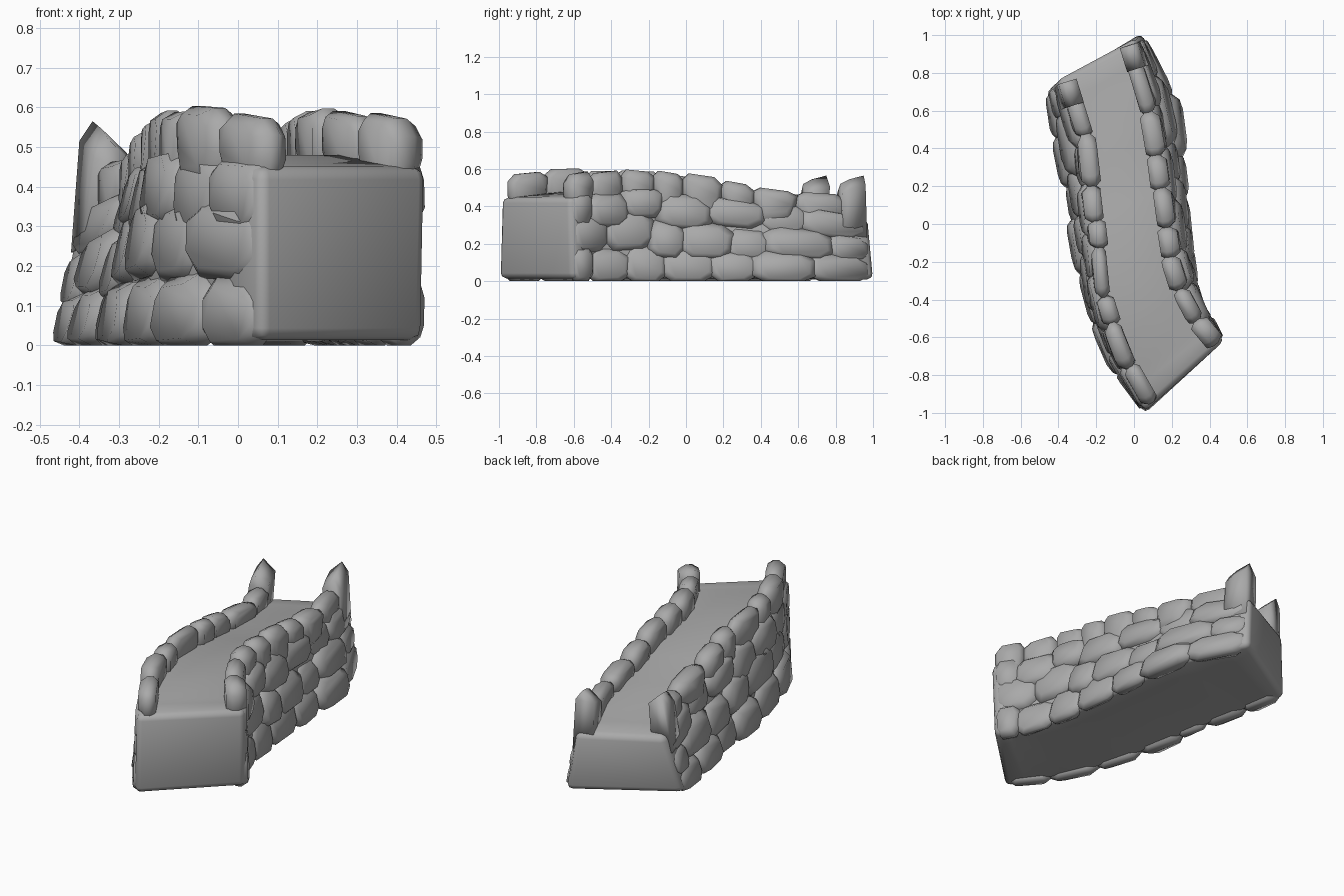
import bpy, bmesh, math, random
from mathutils import Vector

random.seed(5)
cube = bpy.data.objects.get("Cube")
if cube:
    bpy.data.objects.remove(cube)

stone_mat = bpy.data.materials.new("grey stone")
stone_mat.use_nodes = True
GREY = (0.4, 0.4, 0.4, 1)
stone_mat.diffuse_color = GREY
stone_mat.node_tree.nodes["Principled BSDF"].inputs["Base Color"].default_value = GREY

# Plan of the curved wall, front to back: foot line and top line of each side
FOOT = {
    "left": [(.04, -.985), (-.15, -.73), (-.27, -.43), (-.34, -.08), (-.375, .15), (-.43, .42), (-.47, .68)],
    "right": [(.465, -.59), (.38, -.42), (.34, -.2), (.315, .05), (.285, .32), (.24, .65), (.06, .99)],
}
TOP = {
    "left": [(.04, -.97), (-.12, -.69), (-.21, -.4), (-.24, -.1), (-.27, .15), (-.3, .42), (-.4, .74)],
    "right": [(.47, -.6), (.32, -.42), (.25, -.2), (.21, .05), (.175, .32), (.12, .64), (.02, .96)],
}
FLOOR = [.45, .48, .48, .46, .42, .39, .335]
CREST = [.57, .605, .605, .58, .52, .48, .48]


def sample(table, t):
    """Linear lookup in a table, t from 0 (front) to 1 (back)."""
    s = t * (len(table) - 1)
    i = max(0, min(len(table) - 2, int(s)))
    k = s - i
    a, b = table[i], table[i + 1]
    if isinstance(a, tuple):
        return Vector(a) + (Vector(b) - Vector(a)) * k
    return a + (b - a) * k


def wall_point(side, t, f, depth):
    """Point on a side; f is 0 at foot, 1 at walkway, 2 at parapet crest."""
    line = lambda u: sample(FOOT[side], u).lerp(sample(TOP[side], u), max(0, min(f, 1)))
    u = max(.06, min(.94, t))
    d = (line(u + .06) - line(u - .06)).normalized()
    out = Vector((d.y, -d.x)) * (1 if side == "right" else -1)
    p = line(t) + out * depth
    floor = sample(FLOOR, t)
    z = floor * f if f <= 1 else floor + (sample(CREST, t) - floor) * (f - 1)
    return Vector((p.x, p.y, max(z, 0)))


def finish(name, bm):
    bmesh.ops.recalc_face_normals(bm, faces=bm.faces)
    for face in bm.faces:
        face.smooth = True
    mesh = bpy.data.meshes.new(name)
    bm.to_mesh(mesh)
    bm.free()
    mesh.materials.append(stone_mat)
    obj = bpy.data.objects.new(name, mesh)
    bpy.context.collection.objects.link(obj)
    return obj


def skin(bm, rings):
    """Closed solid through a list of vertex rings."""
    n = len(rings[0])
    for a, b in zip(rings, rings[1:]):
        for k in range(n):
            bm.faces.new((a[k], a[(k + 1) % n], b[(k + 1) % n], b[k]))
    bm.faces.new(rings[0])
    bm.faces.new(rings[-1])


def add_stone(bm, side, t0, t1, f0, f1, inner, outer):
    """Chamfered irregular block laid on the wall surface."""
    outline = []
    for x, y in ((1, .5), (.6, 1), (-.6, 1), (-1, .5), (-1, -.5), (-.6, -1), (.6, -1), (1, -.5)):
        outline.append((x * random.uniform(.9, 1.04), y * random.uniform(.88, 1.06)))
    rings = []
    for w, scale in ((0, .78), (.3, 1), (.62, 1), (1, .72)):
        ring = []
        for x, y in outline:
            t = (t0 + t1) / 2 + x * scale * (t1 - t0) / 2
            f = (f0 + f1) / 2 + y * scale * (f1 - f0) / 2
            depth = inner + (outer - inner) * w
            ring.append(bm.verts.new(wall_point(side, max(-.004, min(1, t)), f, depth)))
        rings.append(ring)
    skin(bm, rings)


def course_cuts(count, shift, end):
    """Uneven joints along a course, staggered between courses."""
    inner = [end * (k + shift + random.uniform(-.2, .2)) / count for k in range(1, count)]
    return [0] + inner + [end]


# Solid core with the walkway on top
bm = bmesh.new()
sections = [-.014, .05] + [k / 12 for k in range(1, 12)] + [.95, 1.012]
loops = []
for t in sections:
    inset = -.03 if .06 < t < .94 else -.004
    loops.append([bm.verts.new(wall_point(s, t, f, inset))
                  for s, f in (("left", .03), ("left", 1), ("right", 1), ("right", .03))])
skin(bm, loops)
core = finish("wall_core", bm)
bevel = core.modifiers.new("soft_edges", "BEVEL")
bevel.width = .03
bevel.segments = 2
bevel.angle_limit = math.radians(40)

# Stone courses on both sides
for side in ("left", "right"):
    for row in range(3):
        bm = bmesh.new()
        cuts = course_cuts(7, .25 if row % 2 else -.2, 1)
        for t0, t1 in zip(cuts, cuts[1:]):
            lift = random.uniform(-.06, .06) if row else 0
            low = row / 3 - .03 + lift
            high = (row + 1) / 3 + .05 + lift + random.uniform(-.02, .04)
            # Stones at the two ends stay flush with the corners
            flush = t0 == 0 or t1 == 1
            add_stone(bm, side, t0 - .015, t1 + .015, low, high,
                      -.08, .006 if flush else random.uniform(-.015, .022))
        finish(f"{side}_stone_course_{row + 1}", bm)

    # Parapet stones along the walkway edge
    bm = bmesh.new()
    cuts = course_cuts(8, 0, .95)
    for t0, t1 in zip(cuts, cuts[1:]):
        high = 2 + random.uniform(-.1, .08)
        add_stone(bm, side, t0 - .008, t1 + .004, .75, high,
                  random.uniform(-.105, -.085), random.uniform(-.01, .005))
    finish(f"{side}_parapet", bm)

    # Upright pointed stone at the back end
    bm = bmesh.new()
    rings = []
    for t, high in ((.935, .52), (.96, .545), (1, .565)):
        ring = []
        for f, depth, z in ((.7, -.11, None), (.7, 0, None), (1, 0, high - .05),
                            (1, -.035, high), (1, -.1, high - .06)):
            p = wall_point(side, t, f, depth)
            p.z = z or p.z
            ring.append(bm.verts.new(p))
        rings.append(ring)
    skin(bm, rings)
    finish(f"{side}_end_stone", bm)
